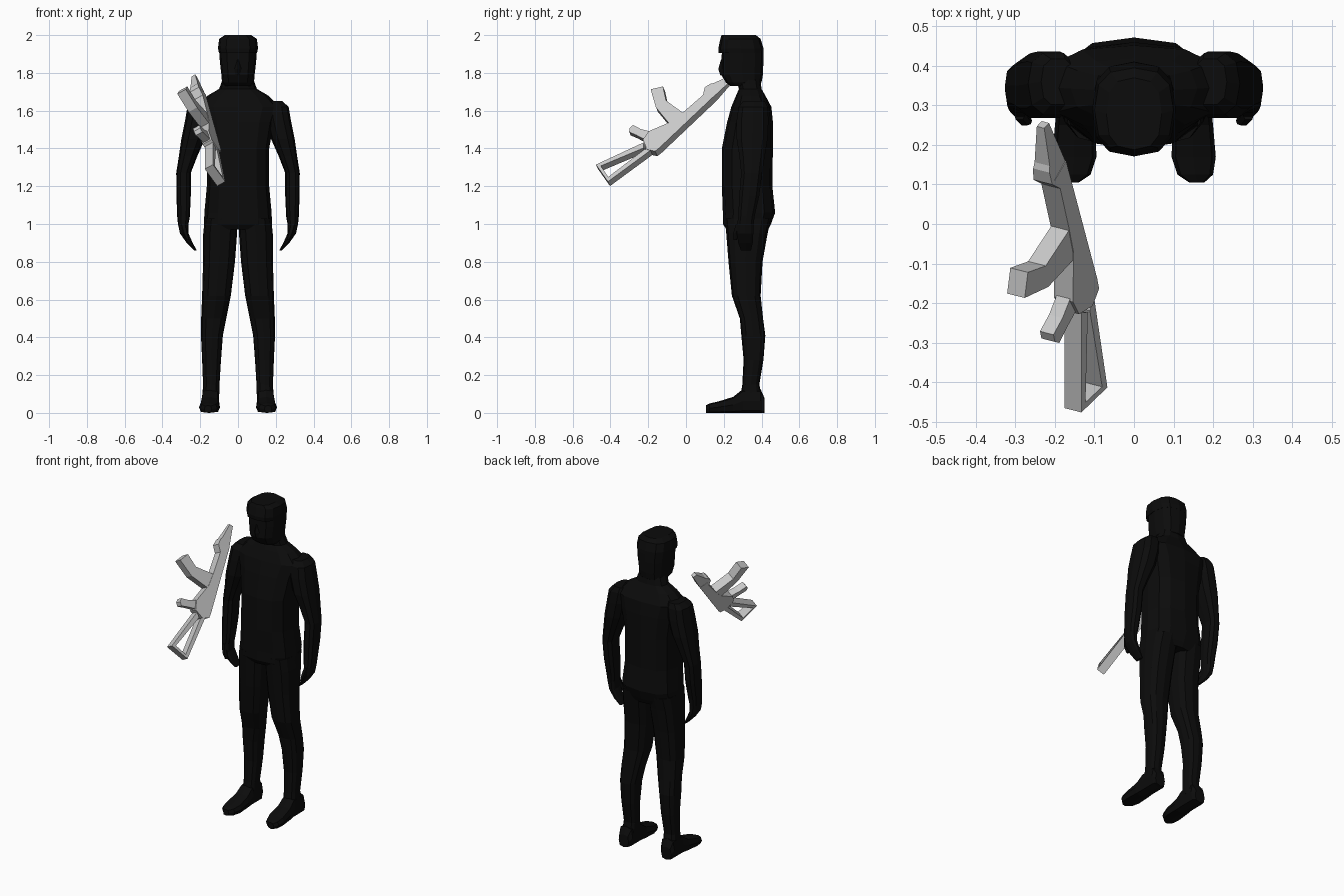
import bpy, bmesh, math
from mathutils import Vector


def material(name, r, g, b):
    m = bpy.data.materials.new(name)
    m.diffuse_color = (r, g, b, 1)
    return m


BLACK = material("black_cloth", 0.0035, 0.0035, 0.0035)
GREY = material("rifle_grey", 0.58, 0.58, 0.58)


def finish(name, bm, mat, mirror=False):
    bmesh.ops.recalc_face_normals(bm, faces=bm.faces)
    me = bpy.data.meshes.new(name)
    bm.to_mesh(me)
    bm.free()
    me.materials.append(mat)
    ob = bpy.data.objects.new(name, me)
    bpy.context.collection.objects.link(ob)
    if mirror:
        ob.modifiers.new("mirror", 'MIRROR').use_axis[0] = True
    return ob


def loft(name, rings, axis='z', n=12, power=0.75, mirror=False):
    """Each ring: position on axis, x min, x max, then min and max of the third axis."""
    bm = bmesh.new()
    loops = []
    for p, x0, x1, b0, b1 in rings:
        loop = []
        for i in range(n):
            t = 2 * math.pi * i / n
            c, s = round(math.cos(t), 6), round(math.sin(t), 6)
            x = (x0 + x1) / 2 + (x1 - x0) / 2 * math.copysign(abs(c) ** power, c)
            b = (b0 + b1) / 2 + (b1 - b0) / 2 * math.copysign(abs(s) ** power, s)
            loop.append(bm.verts.new((x, b, p) if axis == 'z' else (x, p, b)))
        loops.append(loop)
    for a, b in zip(loops, loops[1:]):
        for i in range(n):
            j = (i + 1) % n
            bm.faces.new((a[i], a[j], b[j], b[i]))
    bm.faces.new(loops[0])
    bm.faces.new(loops[-1])
    return finish(name, bm, BLACK, mirror)


# torso, shoulders and neck
loft("torso", [(z, -w, w, f, b) for z, w, f, b in [
    (0.97, .175, .215, .435), (1.00, .18, .195, .45), (1.06, .178, .195, .472),
    (1.20, .165, .19, .457), (1.40, .165, .19, .46), (1.54, .19, .218, .46),
    (1.62, .22, .24, .452), (1.68, .16, .265, .42), (1.715, .10, .28, .40),
    (1.77, .08, .265, .393)]])

# head with hooded jaw
loft("head", [(z, -w, w, f, b) for z, w, f, b in [
    (1.73, .07, .235, .37), (1.75, .085, .21, .40), (1.79, .088, .187, .407),
    (1.86, .096, .188, .41), (1.92, .10, .19, .41)]])

# cap with a slight brim
loft("cap", [(z, -w, w, f, b) for z, w, f, b in [
    (1.905, .101, .173, .411), (1.93, .106, .171, .41),
    (1.98, .10, .182, .395), (2.0, .07, .188, .37)]])

# nose
loft("nose", [(1.785, -.02, .02, .183, .21), (1.82, -.018, .018, .171, .21),
              (1.87, -.01, .01, .185, .21)], n=4, power=1)

# arms down to the fingertips
loft("arm", [
    (1.65, .15, .235, .30, .42), (1.62, .14, .268, .275, .435),
    (1.55, .15, .28, .265, .44), (1.45, .175, .30, .265, .435),
    (1.36, .215, .313, .28, .42), (1.27, .25, .327, .29, .405),
    (1.15, .25, .326, .28, .39), (1.04, .255, .322, .275, .365),
    (1.00, .262, .318, .27, .36), (.95, .262, .307, .268, .358),
    (.90, .24, .272, .275, .355), (.86, .218, .232, .29, .345)],
    n=10, mirror=True)

# thumbs
loft("thumb", [(1.0, .275, .305, .262, .30), (.95, .265, .29, .248, .28),
               (.915, .258, .272, .252, .27)], n=6, mirror=True)

# legs
loft("leg", [
    (1.03, .002, .176, .205, .45), (.95, .005, .184, .213, .432),
    (.80, .016, .185, .225, .405), (.62, .038, .19, .243, .395),
    (.50, .062, .195, .285, .408), (.41, .08, .196, .293, .42),
    (.28, .09, .19, .305, .41), (.15, .098, .185, .298, .388),
    (.07, .10, .19, .285, .405)], mirror=True)

# shoes
loft("shoe", [
    (.415, .115, .185, 0, .08), (.395, .10, .195, 0, .125),
    (.30, .10, .195, 0, .125), (.25, .098, .20, 0, .085),
    (.17, .095, .207, 0, .06), (.125, .11, .20, 0, .05),
    (.105, .14, .178, 0, .04)], axis='y', n=8, power=.6, mirror=True)

# rifle frame: along the barrel, towards the magazine, across the width
ORIGIN = Vector((-.197, 0, 1.6))
ALONG = Vector((-.118, .8, .588)).normalized()
UP = Vector((-.505, -.554, .66))
UP = (UP - ALONG * UP.dot(ALONG)).normalized()
SIDE = ALONG.cross(UP)


def slab(name, profile, half=.027, tip_half=None):
    """Extrude a side profile; the width may taper to tip_half at the front."""
    bm = bmesh.new()
    s0 = min(p[0] for p in profile)
    s1 = max(p[0] for p in profile)
    sides = []
    for sign in (-1, 1):
        loop = []
        for s, t in profile:
            h = half
            if tip_half is not None:
                h += (tip_half - half) * (s - s0) / (s1 - s0)
            loop.append(bm.verts.new(ORIGIN + ALONG * s + UP * t + SIDE * h * sign))
        sides.append(loop)
    a, b = sides
    bm.faces.new(a)
    bm.faces.new(b)
    for i in range(len(a)):
        j = (i + 1) % len(a)
        bm.faces.new((a[i], a[j], b[j], b[i]))
    return finish(name, bm, GREY)


slab("receiver", [(.176, -.044), (-.236, -.103), (-.27, -.105), (-.297, -.066),
                  (-.279, -.002), (-.226, .017), (-.097, -.018), (-.022, -.014),
                  (.119, -.001), (.154, .031)], .028)
slab("barrel", [(.176, -.044), (.154, .031), (.19, .03), (.205, .022),
                (.31, .006), (.31, -.018)], .028, .011)
slab("magazine", [(-.117, -.03), (-.115, .11), (-.074, .219), (-.014, .189),
                  (-.05, .108), (-.02, -.03)], .026)
slab("grip", [(-.268, -.01), (-.29, .05), (-.308, .09), (-.292, .108),
              (-.268, .11), (-.25, .06), (-.21, 0)], .02)

# open triangular stock made of three bars
slab("stock_upper_bar", [(-.285, -.018), (-.557, .046), (-.542, .022), (-.305, -.045)], .025)
slab("stock_lower_bar", [(-.28, -.082), (-.567, -.082), (-.55, -.06), (-.305, -.055)], .025)
slab("stock_butt", [(-.557, .046), (-.567, -.082), (-.55, -.06), (-.542, .022)], .025)
